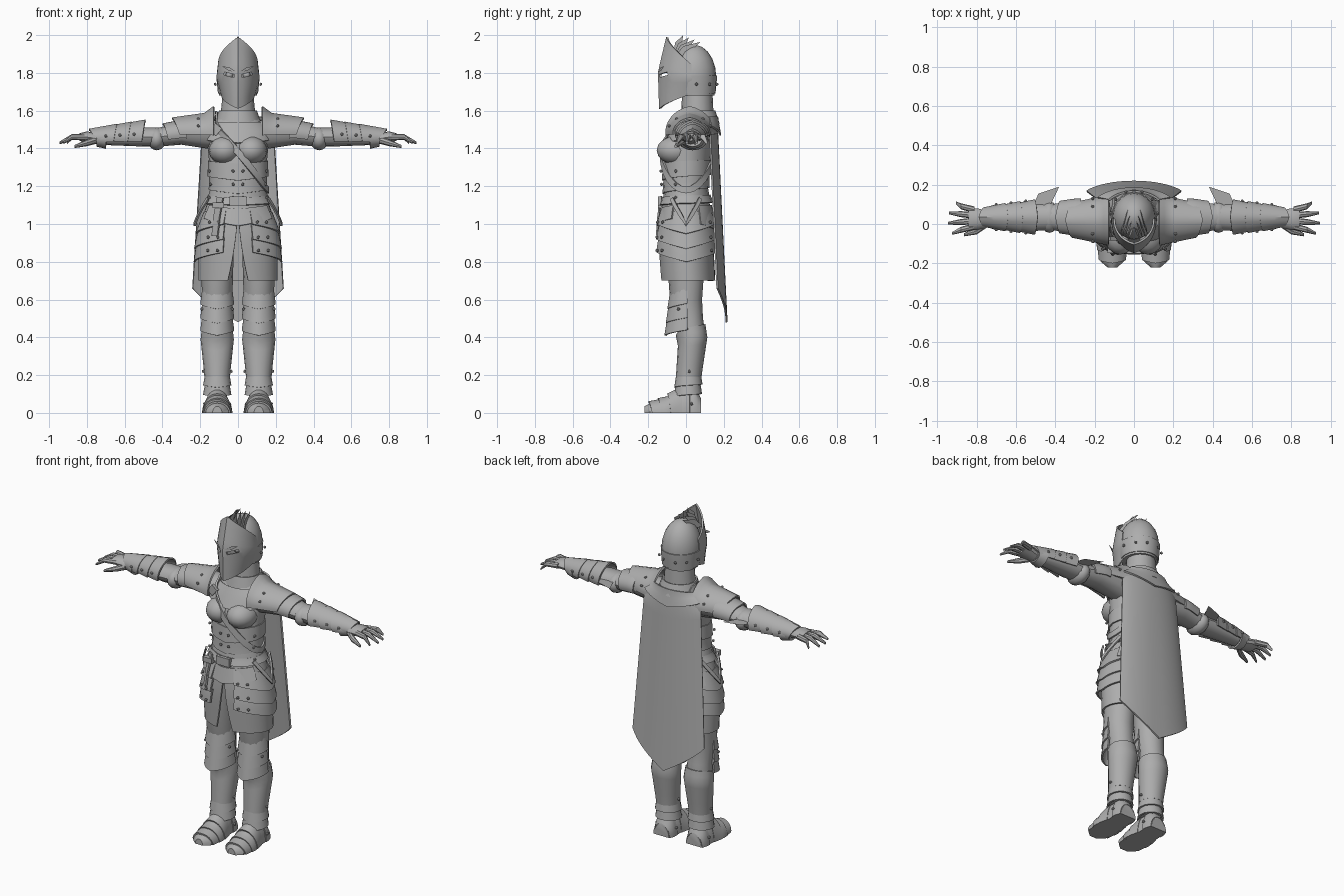
import bpy, bmesh, math
from mathutils import Vector, Matrix

if "Cube" in bpy.data.objects:
    bpy.data.objects.remove(bpy.data.objects["Cube"], do_unlink=True)

grey = (0.42, 0.42, 0.42, 1)
steel = bpy.data.materials.new("plain grey")
steel.use_nodes = True
steel.diffuse_color = grey
steel.node_tree.nodes["Principled BSDF"].inputs["Base Color"].default_value = grey

FULL = (-180, 180)
FRONT = TOP = (-95, 95)
BACK = (120, 240)
SIDE = (20, 160)
LEFT_HALF = (0, 180)


def finish(name, bm, mirror=False):
    """Clean, shade and link a bmesh as a named part."""
    bmesh.ops.remove_doubles(bm, verts=bm.verts, dist=0.0002)
    bmesh.ops.recalc_face_normals(bm, faces=bm.faces)
    for face in bm.faces:
        face.smooth = True
    for edge in bm.edges:
        edge.smooth = edge.calc_face_angle(0) < math.radians(35)
    mesh = bpy.data.meshes.new(name)
    bm.to_mesh(mesh)
    bm.free()
    mesh.materials.append(steel)
    part = bpy.data.objects.new(name, mesh)
    bpy.context.collection.objects.link(part)
    if mirror:
        part.modifiers.new("Mirror", "MIRROR").use_mirror_merge = False
    return part


def loft(rings, wrap, thick=0):
    """Skin rings of points; thicken to a plate, or cap the ends when thick is zero."""
    bm = bmesh.new()
    rings = [[bm.verts.new(point) for point in ring] for ring in rings]
    for low, high in zip(rings, rings[1:]):
        for i in range(0 if wrap else 1, len(low)):
            bm.faces.new((low[i - 1], low[i], high[i], high[i - 1]))
    if thick:
        bmesh.ops.recalc_face_normals(bm, faces=bm.faces)
        bmesh.ops.solidify(bm, geom=bm.faces[:], thickness=thick)
    else:
        bm.faces.new(rings[0])
        bm.faces.new(rings[-1])
    return bm


def blade(name, root, tip, bulge):
    """Thin leaf-shaped spike from root to tip."""
    root, tip, bulge = Vector(root), Vector(tip), Vector(bulge)
    middle = root.lerp(tip, 0.5)
    bm = bmesh.new()
    bm.faces.new([bm.verts.new(p) for p in (root, middle + bulge, tip, middle - bulge)])
    bmesh.ops.solidify(bm, geom=bm.faces[:], thickness=0.01)
    return finish(name, bm, mirror=True)


def ball(name, centre, size):
    bm = bmesh.new()
    shape = Matrix.LocRotScale(Vector(centre), None, Vector(size))
    bmesh.ops.create_uvsphere(bm, u_segments=16, v_segments=8, radius=1, matrix=shape)
    return finish(name, bm, mirror=True)


def box(name, centre, size, tilt=0, mirror=False):
    bm = bmesh.new()
    turn = Matrix.Rotation(math.radians(tilt), 4, "Y")
    bmesh.ops.create_cube(bm, size=1, matrix=Matrix.Translation(centre) @ turn @ Matrix.Diagonal((*size, 1)))
    return finish(name, bm, mirror)


def digit(name, base, knuckle, tip, width):
    """Bent finger made of three rounded sections."""
    rings = []
    for centre, scale in ((base, 1), (knuckle, 0.9), (tip, 0.4)):
        angles = [math.tau * i / 8 for i in range(8)]
        rings.append([Vector(centre) + Vector((0, math.sin(a), math.cos(a))) * width * scale for a in angles])
    finish(name, loft(rings, wrap=True), mirror=True)


class Body:
    """Elliptical body along an axis; its rows give position, centre, half width and half depth."""

    def __init__(self, axis, centre, rows, mirror=False):
        self.axis, self.centre, self.rows, self.mirror = axis, centre, sorted(rows), mirror

    def sample(self, pos):
        rows = self.rows
        pos = min(max(pos, rows[0][0]), rows[-1][0])
        for low, high in zip(rows, rows[1:]):
            if pos <= high[0]:
                return Vector(low).lerp(Vector(high), (pos - low[0]) / (high[0] - low[0])) if len(low) < 5 else low

    def spot(self, pos, angle, grow=0, shift=0, scale=1):
        """Surface point; angle zero is the front of a body, or the top of a limb."""
        row = self.sample(pos)
        across = self.centre + (row[2] + grow) * math.sin(math.radians(angle)) * scale
        depth = (row[3] + grow) * math.cos(math.radians(angle)) * scale
        if self.axis == "z":
            return Vector((across, row[1] - depth, pos + shift))
        if self.axis == "x":
            return Vector((pos + shift, across, row[1] + depth))
        return Vector((across, pos + shift, row[1] + depth))

    def tube(self, name, arc=FULL, sides=16):
        angles = [arc[0] + (arc[1] - arc[0]) * i / sides for i in range(sides + (arc != FULL))]
        rings = [[self.spot(row[0], a) for a in angles] for row in self.rows]
        finish(name, loft(rings, wrap=True), self.mirror)

    def plate(self, name, start, end, grow=0.01, flare=0.01, point=0, dip=0, arc=FULL,
              ridge=0, slit=0, steps=4, sides=16, both=False):
        """Armour over the body; point and dip move the middle of the start and end edges."""
        rings = []
        for step in range(steps + 1):
            f = step / steps
            ring = []
            first = arc[0] + slit * f * f
            for i in range(sides + (arc != FULL)):
                peak = 1 - abs(2 * i / sides - 1)
                shift = (point + (dip - point) * f) * (peak * peak if arc == FULL else peak)
                ring.append(self.spot(start + (end - start) * f, first + (arc[1] - first) * i / sides,
                                      grow + flare * f, shift, 1 + ridge * peak * peak))
            rings.append(ring)
        return finish(name, loft(rings, arc == FULL, thick=0.01), self.mirror or both)

    def rivets(self, name, pos, angles, grow=0.02):
        bm = bmesh.new()
        for angle in angles:
            centre = Matrix.Translation(self.spot(pos, angle, grow))
            bmesh.ops.create_icosphere(bm, subdivisions=1, radius=0.009, matrix=centre)
        finish(name, bm, mirror=True)

    def strap(self, name, path, width, grow=0.02, both=False):
        """Flat band laid along positions and angles on the body."""
        points = [self.spot(pos, angle, grow) for pos, angle in path]
        pairs = []
        for i, p in enumerate(points):
            along = points[min(i + 1, len(points) - 1)] - points[max(i - 1, 0)]
            half = along.cross(Vector((p.x, p.y, 0))).normalized() * width / 2
            pairs.append((p - half, p + half))
        finish(name, loft(pairs, wrap=False, thick=0.01), both)


# Torso and breastplate
torso = Body("z", 0, [(1, 0, .17, .12), (1.2, 0, .14, .11), (1.4, .01, .16, .13),
                      (1.5, .04, .17, .11), (1.57, .06, .1, .09)])
torso.tube("torso")
neck = Body("z", 0, [(1.5, .06, .1, .09), (1.7, .06, .08, .08)])
neck.tube("neck")
neck.plate("gorget", start=1.6, end=1.53, flare=.02, dip=-.03)
ball("breast_plate_cup", (.07, -.055, 1.39), (.085, .1, .075))
torso.plate("breast_plate_rim", start=1.54, end=1.45, dip=-.02, arc=FRONT)
for z in (1.34, 1.27, 1.2):
    torso.plate("abdomen_lame", start=z, end=z - .08, grow=.005, point=-.02, dip=-.03)
    torso.rivets("abdomen_rivets", z - .06, (9, 65))
loop = [(1.38 - .2 * math.sin(math.radians(angle)), angle) for angle in range(-90, 271, 15)]
torso.strap("chest_strap", loop, width=.035)
box("strap_buckle", torso.spot(1.5, -36, grow=.03), (.045, .02, .05), tilt=40)

# Skirt, belt and hip plates
hips = Body("z", 0, [(1.15, 0, .15, .12), (1, 0, .2, .14), (.9, 0, .21, .145), (.7, .01, .21, .145)])
hips.plate("skirt", start=1.14, end=.7, grow=0, flare=0, arc=LEFT_HALF, slit=15, steps=8, both=True)
hips.plate("belt", start=1.155, end=1.115, point=-.015, dip=-.015)
hips.plate("front_fauld", start=1.1, end=1.03, point=-.02, dip=-.04, arc=(-60, 60))
hips.plate("back_fauld", start=1.1, end=1, dip=-.04, arc=BACK)
for z in (1.08, 1, .93):
    hips.plate("hip_plate", start=z, end=z - .08, flare=.015, point=-.02, dip=-.05, arc=SIDE, both=True)
    hips.rivets("hip_rivets", z - .07, (27, 42, 140), grow=.03)
box("belt_buckle", hips.spot(1.12, 0, grow=.015), (.09, .02, .05))
hips.strap("hanging_strap", [(z, -32) for z in (1.14, 1.04, .94)], width=.04, grow=.03)
box("strap_loop", hips.spot(1.1, -32, grow=.03), (.06, .03, .03))
hips.strap("side_strap", [(1 + abs(turn) / 220, 90 + turn) for turn in range(-30, 31, 10)],
           width=.02, grow=.035, both=True)

# Cape
cape = Body("z", 0, [(.66, .12, .28, .1), (1.5, .09, .22, .08), (1.56, .08, .14, .08)])
cape.plate("cape", start=1.55, end=.66, grow=0, flare=0, dip=-.18, arc=BACK, steps=14)
cape.plate("cape_collar", start=1.57, end=1.52, dip=-.05, arc=BACK)

# Helmet with a domed skull and a pointed, ridged mask
arcs = [math.radians(angle) for angle in range(0, 90, 17)]
helmet = Body("z", 0, [(1.68, .05, .1, .1)] +
              [(1.78 + .17 * math.sin(a), .04, .11 * math.cos(a), .12 * math.cos(a)) for a in arcs])
helmet.tube("helmet_dome", sides=20)
helmet.plate("helmet_band", start=1.69, end=1.785, grow=.005, flare=0, arc=(60, 300))
helmet.rivets("helmet_rivets", 1.74, (95, 130, 160), grow=.015)
visor = Body("z", 0, [(1.69, .02, .09, .13), (1.77, .02, .115, .135), (1.845, .02, .105, .1)])
mask = visor.plate("face_mask", start=1.69, end=1.845, grow=0, flare=0, point=-.08, dip=.145,
                   arc=FRONT, ridge=.25, steps=8)
cutter = box("eye_cutter", (.047, -.11, 1.79), (.055, .13, .017), tilt=-14, mirror=True)
cut = mask.modifiers.new("Eyes", "BOOLEAN")
cut.operation, cut.object = "DIFFERENCE", cutter
bpy.context.view_layer.update()
carved = bmesh.new()
carved.from_object(mask, bpy.context.evaluated_depsgraph_get())
for helper in (mask, cutter):
    bpy.data.objects.remove(helper, do_unlink=True)
finish("face_mask", carved)
ball("eye", (.045, -.07, 1.79), (.02, .02, .02))
blade("brow_ridge", root=(.01, -.15, 1.805), tip=(.085, -.115, 1.835), bulge=(0, 0, .01))
for i in range(4):
    blade("crest_blade", root=(.03 + .015 * i, -.07, 1.88), tip=(.01 * i, .03 * i - .015, 2 - .012 * i),
          bulge=(0, -.015, .02))

# Arms
arm = Body("x", .035, [(.1, 1.47, .08, .08), (.3, 1.48, .085, .06), (.42, 1.46, .065, .05),
                       (.5, 1.46, .07, .05), (.75, 1.45, .04, .03)], mirror=True)
arm.tube("arm", sides=12)
shoulder = Body("x", .02, [(.13, 1.48, .13, .12), (.17, 1.48, .12, .09), (.31, 1.48, .09, .07)], mirror=True)
shoulder.plate("pauldron", start=.13, end=.31, grow=0, flare=0, dip=.04, arc=TOP, ridge=.2, steps=9)
shoulder.rivets("pauldron_rivets", .21, (-65, -35, 35, 65), grow=.01)
arm.plate("arm_plate", start=.27, end=.37, flare=0, dip=.03, arc=(-110, 110))
ball("elbow_cop", (.43, .035, 1.45), (.05, .08, .06))
blade("elbow_wing", root=(.53, .06, 1.47), tip=(.38, .19, 1.48), bulge=(.03, .03, 0))
for x in (.51, .585, .66):
    arm.plate("vambrace", start=x, end=x + .09, grow=.02, flare=-.01, point=-.02, dip=.04,
              arc=(-110, 110), ridge=.35)
    arm.rivets("vambrace_rivets", x + .04, (-75, 75))
arm.plate("glove_cuff", start=.75, end=.7)

# Hands
palm = Body("x", .025, [(.73, 1.45, .04, .03), (.8, 1.46, .055, .03), (.84, 1.46, .055, .02)], mirror=True)
palm.tube("palm", sides=12)
for i, reach in enumerate((.925, .945, .94, .905)):
    y, fan = .028 * i - .012, .012 * (i - 1.5)
    digit("finger", (.81, y, 1.46), (.88, y + fan, 1.46), (reach, y + fan * 2, 1.43), width=.017)
digit("thumb", (.75, 0, 1.445), (.8, -.035, 1.43), (.865, -.055, 1.41), width=.02)

# Legs
leg = Body("z", .11, [(.95, 0, .09, .11), (.6, 0, .08, .085), (.5, .02, .07, .07), (.4, .035, .08, .07),
                      (.2, .015, .06, .06), (.1, .01, .06, .06)], mirror=True)
leg.tube("leg")
knee = Body("z", .11, [(.7, 0, .08, .07), (.4, 0, .08, .1)], mirror=True)
for z in (.655, .58, .515):
    knee.plate("knee_plate", start=z, end=z - .075, grow=0, point=.01, dip=-.03, arc=FRONT, ridge=.08)
knee.rivets("knee_rivets", .55, (-65, 65), grow=.01)
leg.plate("greave", start=.47, end=.19, grow=.008, flare=0, point=-.06, steps=8)
leg.rivets("greave_rivets", .22, (-90, 90), grow=.012)
for z in (.2, .15):
    leg.plate("ankle_lame", start=z, end=z - .05, grow=.005, point=.015, dip=-.015)

# Feet, flat underneath
foot = Body("y", .11, [(.08, 0, .05, .07), (.05, 0, .06, .13), (-.03, 0, .065, .13), (-.1, 0, .075, .08),
                       (-.19, 0, .06, .05), (-.22, 0, .025, .035)], mirror=True)
foot.tube("foot", arc=(-90, 90))
for y in (-.02, -.07, -.12):
    foot.plate("foot_lame", start=y, end=y - .06, grow=.003, flare=.005, dip=-.02, arc=(-90, 90))
foot.plate("heel_guard", start=.02, end=.08, grow=.005, flare=0, arc=(-90, 90))
foot.rivets("foot_rivets", .03, (-70, 70), grow=.01)
